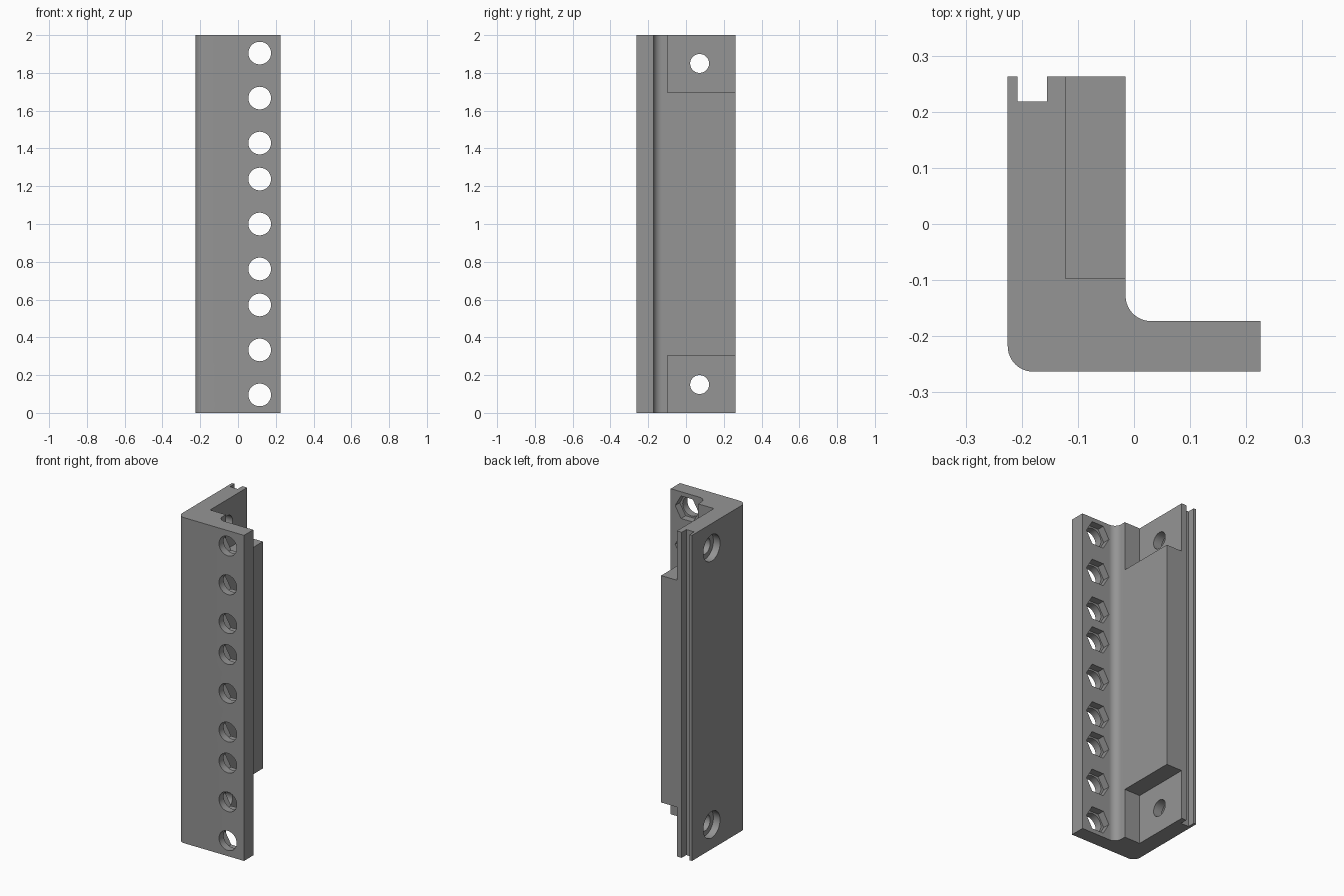
import bpy, bmesh, math
from mathutils import Matrix, Vector

if "Cube" in bpy.data.objects:
    bpy.data.objects.remove(bpy.data.objects["Cube"])

grey = bpy.data.materials.new("grey")
grey.diffuse_color = (0.30, 0.30, 0.30, 1)
grey.use_nodes = True
grey.node_tree.nodes["Principled BSDF"].inputs["Base Color"].default_value = grey.diffuse_color


def make_object(name, bm):
    bmesh.ops.recalc_face_normals(bm, faces=bm.faces)
    mesh = bpy.data.meshes.new(name)
    bm.to_mesh(mesh)
    bm.free()
    mesh.materials.append(grey)
    obj = bpy.data.objects.new(name, mesh)
    bpy.context.collection.objects.link(obj)
    return obj


def arc(cx, cy, r, start, end, steps=12):
    angles = [math.radians(start + (end - start) * i / steps) for i in range(steps + 1)]
    return [(cx + r * math.cos(a), cy + r * math.sin(a)) for a in angles]


def add_box(bm, x0, x1, y0, y1, z0, z1):
    m = Matrix.Translation(((x0 + x1) / 2, (y0 + y1) / 2, (z0 + z1) / 2))
    bmesh.ops.create_cube(bm, size=1, matrix=m @ Matrix.Diagonal((x1 - x0, y1 - y0, z1 - z0, 1)))


def add_prism(bm, start, end, r, sides, spin=0):
    """Cylinder or hexagonal prism between two points."""
    a, b = Vector(start), Vector(end)
    axis = 'X' if abs(b.x - a.x) > 1e-6 else 'Y'
    turn = Matrix.Rotation(math.pi / 2, 4, 'Y' if axis == 'X' else 'X')
    m = Matrix.Translation((a + b) / 2) @ turn @ Matrix.Rotation(spin, 4, 'Z')
    bmesh.ops.create_cone(bm, cap_ends=True, segments=sides, radius1=r, radius2=r,
                          depth=(b - a).length, matrix=m)


def cut(target, name, bm):
    cutter = make_object(name, bm)
    cutter.hide_render = True
    mod = target.modifiers.new(name, 'BOOLEAN')
    mod.operation = 'DIFFERENCE'
    mod.solver = 'EXACT'
    mod.object = cutter
    bpy.context.view_layer.objects.active = target
    bpy.ops.object.modifier_apply(modifier=mod.name)
    bpy.data.objects.remove(cutter)


# Angle bracket: L profile with rounded corners and a slot in the rear edge
profile = [(0.225, -0.263), (0.225, -0.173)]
profile += arc(0.030, -0.128, 0.045, 270, 180)
profile += [(-0.015, 0.263), (-0.155, 0.263), (-0.155, 0.218),
            (-0.208, 0.218), (-0.208, 0.263), (-0.225, 0.263)]
profile += arc(-0.180, -0.218, 0.045, 180, 270)
bm = bmesh.new()
face = bm.faces.new([bm.verts.new((x, y, 0)) for x, y in profile])
ext = bmesh.ops.extrude_face_region(bm, geom=[face])
bmesh.ops.translate(bm, vec=(0, 0, 2),
                    verts=[v for v in ext["geom"] if isinstance(v, bmesh.types.BMVert)])
bracket = make_object("angle_bracket", bm)

# Recesses at both ends of the thick flange
bm = bmesh.new()
for z0, z1 in ((-0.1, 0.303), (1.697, 2.1)):
    add_box(bm, -0.122, 0.1, -0.097, 0.4, z0, z1)
cut(bracket, "end_recess", bm)

# Side screw holes, then their counterbores
for name, r, x_end in (("side_hole", 0.05, 0.05), ("side_counterbore", 0.081, -0.18)):
    bm = bmesh.new()
    for z in (0.15, 1.85):
        add_prism(bm, (-0.3, 0.072, z), (x_end, 0.072, z), r, 48)
    cut(bracket, name, bm)

# Front holes in three repeating groups, with hexagonal nut pockets behind
heights = [(unit * 44.45 + h) / 66.675 for unit in range(3) for h in (6.35, 22.225, 38.1)]
for name, r, sides, y0 in (("front_hole", 0.06, 48, -0.3), ("nut_pocket", 0.08, 6, -0.218)):
    bm = bmesh.new()
    for z in heights:
        add_prism(bm, (0.115, y0, z), (0.115, -0.12, z), r, sides)
    # Turn the hexagons so that a flat side is on top
    if sides == 6:
        for v in bm.verts:
            near = min(heights, key=lambda h: abs(h - v.co.z))
            dx, dz = v.co.x - 0.115, v.co.z - near
            a = round(math.atan2(dz, dx) / (math.pi / 6))
            if abs(dx) < 1e-4 or a % 2:
                ang = math.atan2(dz, dx) + math.pi / 6
                v.co.x = 0.115 + r * math.cos(ang)
                v.co.z = near + r * math.sin(ang)
    cut(bracket, name, bm)

# Smooth the rounded faces, keep the edges sharp
bpy.ops.object.select_all(action='DESELECT')
bracket.select_set(True)
bpy.context.view_layer.objects.active = bracket
bpy.ops.object.shade_smooth_by_angle(angle=math.radians(30))
